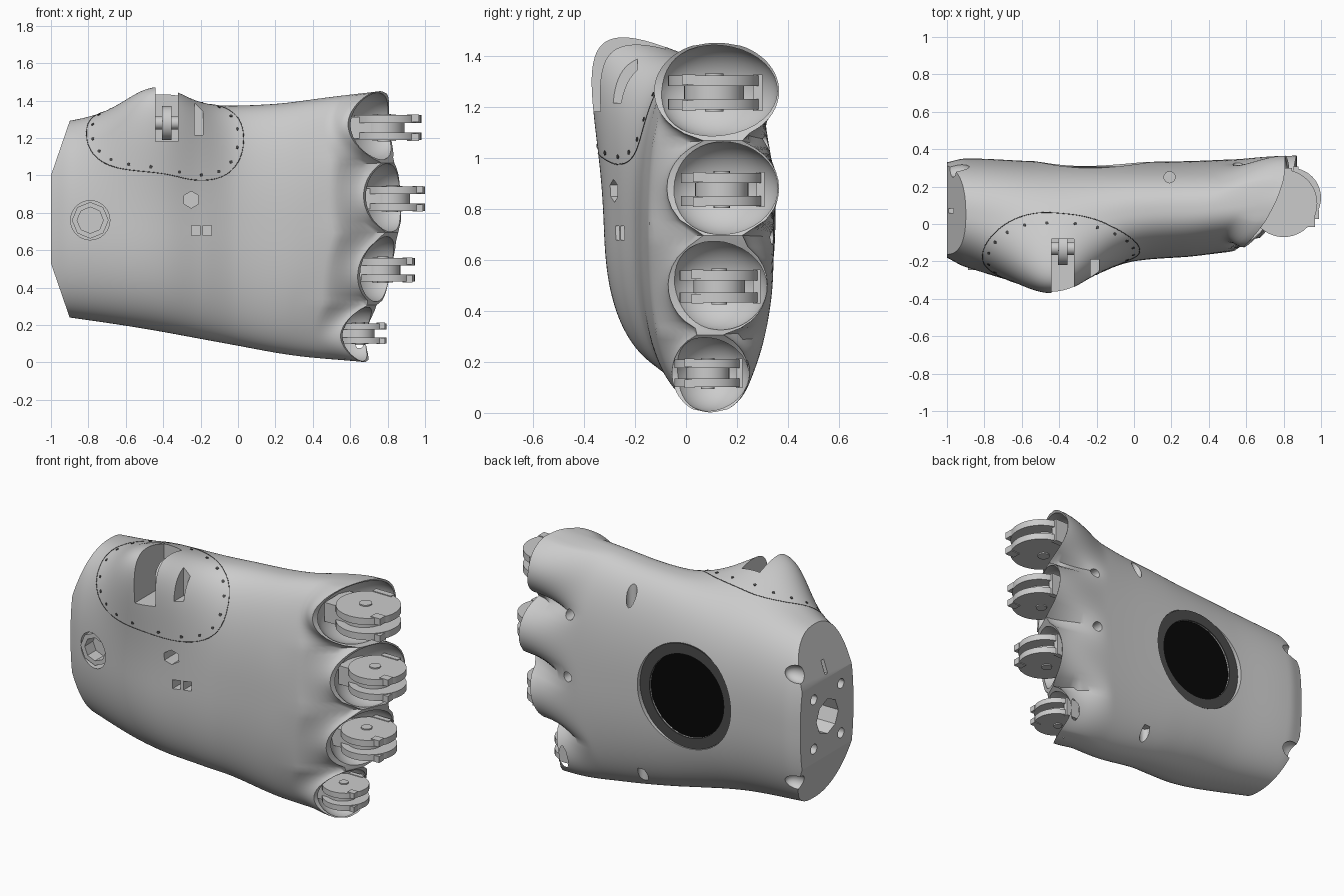
import bpy, bmesh, math
from mathutils import Vector, Matrix
from mathutils.bvhtree import BVHTree

if "Cube" in bpy.data.objects:
    bpy.data.objects.remove(bpy.data.objects["Cube"])

X, Y, Z = Vector((1, 0, 0)), Vector((0, 1, 0)), Vector((0, 0, 1))


def material(name, v):
    m = bpy.data.materials.new(name)
    m.diffuse_color = (v, v, v, 1)
    m.use_nodes = True
    m.node_tree.nodes["Principled BSDF"].inputs["Base Color"].default_value = m.diffuse_color
    return m


BLACK, DARK = material("black", 0.002), material("dark_grey", 0.07)


def finish(name, bm, mat=None, angle=35):
    bmesh.ops.recalc_face_normals(bm, faces=bm.faces)
    me = bpy.data.meshes.new(name)
    bm.to_mesh(me)
    bm.free()
    ob = bpy.data.objects.new(name, me)
    bpy.context.collection.objects.link(ob)
    if mat:
        me.materials.append(mat)
    bpy.ops.object.select_all(action='DESELECT')
    ob.select_set(True)
    bpy.context.view_layer.objects.active = ob
    bpy.ops.object.shade_smooth_by_angle(angle=math.radians(angle))
    return ob


def add_cyl(bm, loc, r, depth, axis=Z, seg=40):
    m = Matrix.Translation(loc) @ axis.to_track_quat('Z', 'Y').to_matrix().to_4x4()
    bmesh.ops.create_cone(bm, cap_ends=True, segments=seg, radius1=r, radius2=r, depth=depth, matrix=m)


def add_box(bm, loc, size, rot_y=0):
    m = Matrix.Translation(loc) @ Matrix.Rotation(rot_y, 4, 'Y') @ Matrix.Diagonal((*size, 1))
    bmesh.ops.create_cube(bm, size=1, matrix=m)


def add_ball(bm, loc, semi, rot_z=0):
    m = Matrix.Translation(loc) @ Matrix.Rotation(rot_z, 4, 'Z') @ Matrix.Diagonal((*semi, 1))
    bmesh.ops.create_uvsphere(bm, u_segments=40, v_segments=20, radius=1, matrix=m)


def curve(pts, x):
    # smooth interpolation through (x, value) pairs
    x = min(max(x, pts[0][0]), pts[-1][0])
    n = len(pts)
    slope = lambda a, b: (b[1] - a[1]) / (b[0] - a[0])
    for i in range(n - 1):
        a, b = pts[i], pts[i + 1]
        if x <= b[0]:
            h = b[0] - a[0]
            t = (x - a[0]) / h
            m0 = slope(pts[max(i - 1, 0)], b) * h
            m1 = slope(a, pts[min(i + 2, n - 1)]) * h
            return ((2*t**3 - 3*t*t + 1) * a[1] + (t**3 - 2*t*t + t) * m0
                    + (3*t*t - 2*t**3) * b[1] + (t**3 - t*t) * m1)


def smooth(a, b, x):
    t = min(max((x - a) / (b - a), 0), 1)
    return t * t * (3 - 2 * t)


# palm profiles along x: bottom, top, front and back
BOTTOM = [(-1, .25), (-.9, .24), (-.5, .18), (0, .09), (.3, .045), (.72, .002)]
TOP = [(-1, 1.27), (-.9, 1.29), (-.5, 1.34), (0, 1.37), (.3, 1.39), (.72, 1.45)]
FRONT = [(-1, -.18), (-.9, -.23), (-.6, -.31), (-.4, -.315), (-.2, -.26), (0, -.2), (.4, -.17), (.72, -.125)]
BACK = [(-1, .33), (-.9, .35), (-.5, .335), (.2, .335), (.72, .365)]
END = [(0, .53), (.16, .53), (.5, .63), (.88, .66), (1.26, .6), (1.46, .6)]
# finger sockets: centre y, centre z, half width, half height
SOCKETS = [(.12, 1.26, .245, .19), (.145, .88, .22, .19), (.125, .5, .195, .185), (.095, .155, .15, .155)]
# knuckle hinges: centre x, y, z, radius, half thickness
HINGES = [(.8, .11, 1.255, .18, .068), (.84, .14, .875, .16, .066),
          (.79, .13, .495, .155, .064), (.665, .085, .155, .13, .055)]
TILT = .45


def socket_end(y, z, dz=0):
    return curve(END, z) + TILT * (y + .1) + .06 * min(dz * dz, 1)


# palm shell: lofted sections that split into four scallops at the knuckles
N, M = 144, 86
bm = bmesh.new()
rings = []
for j in range(M + 1):
    xn = -1 + 1.72 * j / M
    z0, z1, y0, y1 = (curve(p, xn) for p in (BOTTOM, TOP, FRONT, BACK))
    shear = smooth(-.1, .72, xn)
    ring = []
    for i in range(N):
        a = 2 * math.pi * (i + .5) / N
        c, s = math.cos(a), math.sin(a)
        y = (y0 + y1) / 2 + (y1 - y0) / 2 * math.copysign(abs(c) ** .83, c)
        z = (z0 + z1) / 2 + (z1 - z0) / 2 * math.copysign(abs(s) ** .83, s)
        fy, fz, ry, rz = min(SOCKETS, key=lambda f: abs(z - f[1]) / f[3])
        dz = (z - fz) / rz
        w = ry * math.sqrt(max(1 - (dz / 1.02) ** 2, .12))
        if abs(c) < .2:
            w *= abs(c) / .2
        # the back scallops start earlier than the front ones
        k = smooth(.4, .72, xn) if c > 0 else smooth(.57, .72, xn)
        y += k * (fy + math.copysign(w, c) - y)
        x = xn + shear * (socket_end(y, z) - .72) + smooth(.4, .72, xn) * .06 * min(dz * dz, 1)
        # thumb mound on the upper front corner
        g = math.exp(-((x + .43) / .26) ** 2 - ((y + .22) / .25) ** 2 - ((z - 1.22) / .25) ** 2)
        ring.append(bm.verts.new((x, y - .12 * g, z + .205 * g)))
    rings.append(ring)
for a, b in zip(rings, rings[1:]):
    for i in range(N):
        bm.faces.new((a[i], a[(i + 1) % N], b[(i + 1) % N], b[i]))
q = N // 4
for ring in (rings[0], rings[-1]):
    # rows across the end, pairing front and back points of equal height
    for i in range(-q, q - 1):
        m = N // 2 - 1 - i
        bm.faces.new((ring[i % N], ring[(i + 1) % N], ring[(m - 1) % N], ring[m % N]))
palm = finish("palm", bm)


def cut(fn, *args, **kw):
    b = bmesh.new()
    fn(b, *args, **kw)
    c = finish("cutter", b)
    c.hide_render = True
    mod = palm.modifiers.new("cut", 'BOOLEAN')
    mod.operation, mod.solver, mod.object = 'DIFFERENCE', 'EXACT', c
    bpy.ops.object.select_all(action='DESELECT')
    bpy.context.view_layer.objects.active = palm
    palm.select_set(True)
    bpy.ops.object.modifier_apply(modifier=mod.name)
    bpy.data.objects.remove(c)


# wrist end: slanted facets, centre bore, bolt holes, slot and corner pockets
slant = math.atan2(.1, .29)
for s in (1, -1):
    p = Vector((-.95, 0, .765 + s * .38)) + Vector((-math.cos(slant), 0, s * math.sin(slant))) * .2
    cut(add_box, p, (.4, 2, 1.2), s * slant)
    cut(add_ball, (-.96, .3, .765 + s * .33), (.08, .05, .05))
    for t in (1, -1):
        cut(add_cyl, (-1, .07 + s * .13, .765 + t * .15), .03, .2, X, 12)
cut(add_cyl, (-1, .07, .765), .105, .24, X, 8)
cut(add_box, (-.98, .07, 1.06), (.1, .025, .08))
# finger socket bowls
for fy, fz, ry, rz in SOCKETS:
    cut(add_ball, (socket_end(fy, fz) + .03, fy, fz), (.16, ry * 1.03, rz * .96), -math.atan(TILT))
# round opening in the back of the hand
HX, HZ = -.22, .77
cut(add_cyl, (HX, .4, HZ), .315, .2, Y, 64)
cut(add_cyl, (HX, .3, HZ), .25, .08, Y, 64)
# thumb slots
cut(add_box, (-.38, -.28, 1.39), (.12, .4, .42))
cut(add_box, (-.21, -.31, 1.31), (.045, .24, .19))
# front holes and slots
cut(add_cyl, (-.79, -.24, .76), .105, .16, Y, 32)
cut(add_cyl, (-.25, -.25, .87), .045, .3, Y, 6)
for sx in (-.225, -.165):
    cut(add_box, (sx, -.25, .705), (.045, .24, .055))
# screw holes around the edge
for loc, ax in (((.56, .33, 1.06), Y), ((.56, .32, .69), Y), ((.19, .25, 1.3), Z), ((.12, .24, .1), Z)):
    cut(add_cyl, loc, .03, .4 if loc[2] > 1.2 else .24, ax, 16)
bpy.ops.object.shade_smooth_by_angle(angle=math.radians(35))

# back opening: black cover and dark rim
bm = bmesh.new()
add_cyl(bm, (HX, .288, HZ), .25, .01, Y, 64)
finish("back_opening_cover", bm, BLACK)


def tube(name, loc, r0, r1, depth, seg, mat=None):
    b = bmesh.new()
    loop = [[b.verts.new((loc[0] + r * math.cos(t), loc[1] + d * depth / 2, loc[2] + r * math.sin(t)))
             for r, d in ((r0, -1), (r1, -1), (r1, 1), (r0, 1))]
            for t in (2 * math.pi * i / seg for i in range(seg))]
    for i in range(seg):
        p, n = loop[i], loop[(i + 1) % seg]
        for e in range(4):
            b.faces.new((p[e], p[(e + 1) % 4], n[(e + 1) % 4], n[e]))
    return finish(name, b, mat)


tube("back_opening_rim", (HX, .3, HZ), .25, .313, .016, 64, DARK)
tube("front_round_insert", (-.79, -.205, .76), .07, .098, .08, 8)

# finger hinges: stem, two plates, core, pin and stops
for i, (x, y, z, r, h) in enumerate(HINGES):
    parts = bmesh.new()
    for s in (1, -1):
        add_cyl(parts, (x, y, z + s * h * .68), r, h * .6)
        add_cyl(parts, (x - r * .1, y, z + s * h), r * .2, .012, Z, 16)
        add_box(parts, (x + r * .75, y - r * .55, z + s * h * .75), (r * .35, r * .3, h * .6))
    add_cyl(parts, (x - r * .15, y, z), r * .65, h * 1.2)
    add_box(parts, (x - r * .75, y, z), (r * 1.0, r * 1.1, h * 1.7))
    add_box(parts, (x - r * .1, y + r * .95, z), (r * .7, r * .2, h * 2.1))
    finish("finger_hinge_%d" % (i + 1), parts)

# thumb hinge inside the slot
bm = bmesh.new()
add_cyl(bm, (-.38, -.13, 1.28), .09, .05, X)
add_cyl(bm, (-.38, -.13, 1.28), .035, .12, X, 20)
finish("thumb_hinge", bm)

# thumb cover seam and its screws, projected on the palm
tree = BVHTree.FromPolygons([v.co for v in palm.data.vertices], [p.vertices for p in palm.data.polygons])
axis, up = Vector((0, -.75, .66)).normalized(), Vector((0, .66, .75)).normalized()


def project(t, scale):
    c, s = (math.copysign(abs(f(t)) ** .88, f(t)) for f in (math.cos, math.sin))
    p = Vector((-.39, -.13, 1.145)) + .03 * up + scale * (.42 * c * X + .27 * s * up)
    return tree.ray_cast(p + axis, -axis)[:2]


cu = bpy.data.curves.new("thumb_cover_seam", 'CURVE')
cu.dimensions, cu.bevel_depth, cu.bevel_resolution = '3D', .002, 1
cu.materials.append(DARK)
points = [project(2 * math.pi * i / 96, 1)[0] for i in range(96)]
points = [p for p in points if p]
sp = cu.splines.new('POLY')
sp.points.add(len(points) - 1)
for p, co in zip(sp.points, points):
    p.co = (*co, 1)
sp.use_cyclic_u = True
bpy.context.collection.objects.link(bpy.data.objects.new("thumb_cover_seam", cu))
bm = bmesh.new()
for i in range(20):
    co, no = project(2 * math.pi * (i + .5) / 20, .93)
    if co:
        add_cyl(bm, co, .009, .006, no, 10)
finish("thumb_cover_screws", bm, DARK)
